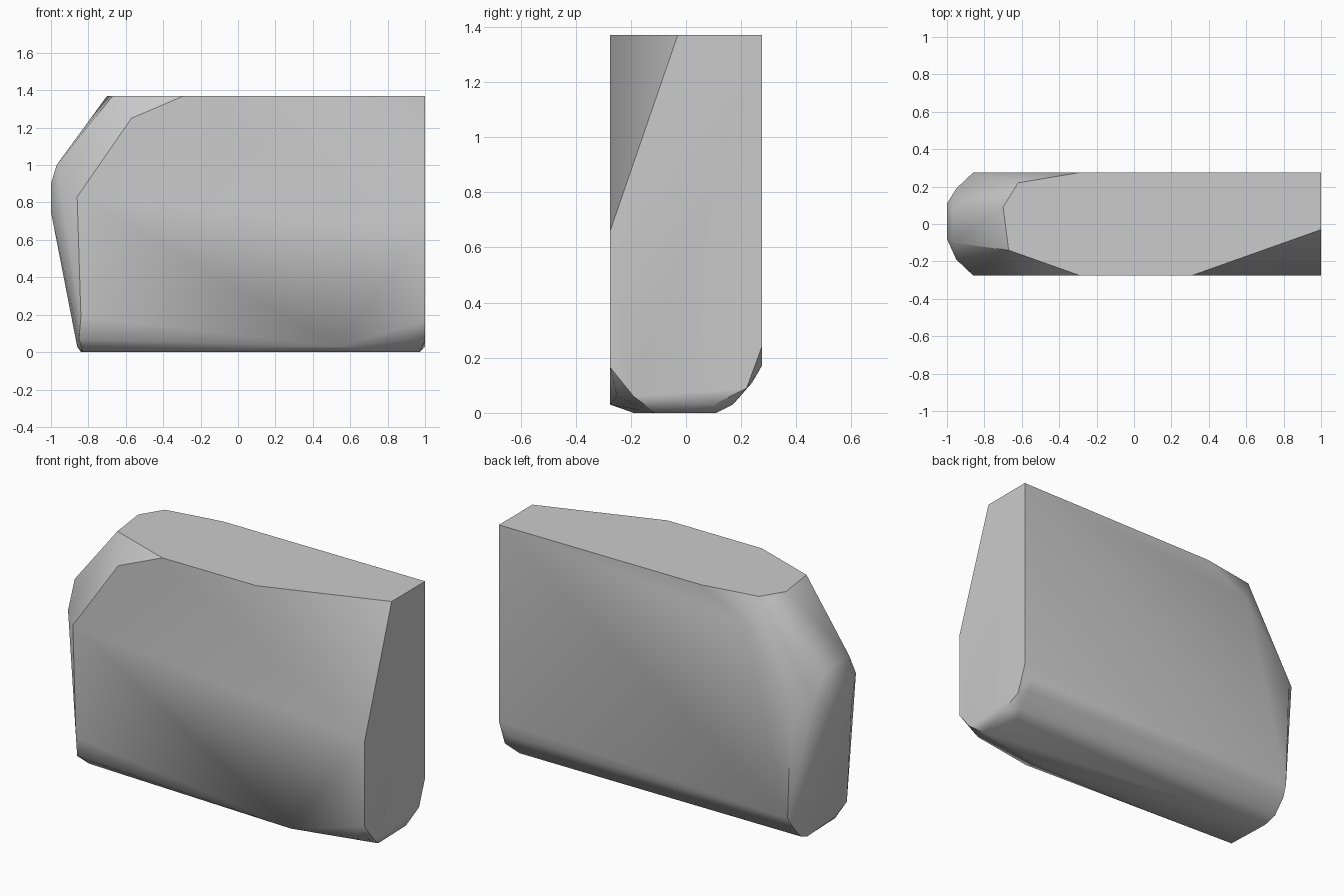
import bpy
import bmesh
import math

# Remove the default object
default = bpy.data.objects.get("Cube")
if default:
    bpy.data.objects.remove(default, do_unlink=True)


def flat_material(name, colour):
    """Make a plain material with a single colour."""
    mat = bpy.data.materials.new(name)
    mat.use_nodes = True
    mat.diffuse_color = colour
    mat.node_tree.nodes["Principled BSDF"].inputs["Base Color"].default_value = colour
    return mat


def convex_solid(name, points, material):
    """Wrap a set of outline points in one convex solid."""
    bm = bmesh.new()
    verts = [bm.verts.new(p) for p in points]
    hull = bmesh.ops.convex_hull(bm, input=verts)
    spare = {g for g in hull["geom_interior"] + hull["geom_unused"]
             if isinstance(g, bmesh.types.BMVert)}
    bmesh.ops.delete(bm, geom=list(spare), context="VERTS")
    # Merge the triangles of each flat side
    bmesh.ops.dissolve_limit(bm, angle_limit=math.radians(1),
                             verts=bm.verts[:], edges=bm.edges[:])
    bmesh.ops.recalc_face_normals(bm, faces=bm.faces[:])
    mesh = bpy.data.meshes.new(name)
    bm.to_mesh(mesh)
    bm.free()
    obj = bpy.data.objects.new(name, mesh)
    bpy.context.collection.objects.link(obj)
    mesh.materials.append(material)
    return obj


HALF = 0.275      # half the thickness
TOP = 1.37        # height of the flat top
END = 1.0         # position of the flat end

# Flat end outline (y, z), with its cut upper front corner
end_outline = [(-0.03, TOP), (HALF, TOP), (HALF, 0.24), (0.22, 0.09),
               (0.10, 0.03), (-0.19, 0.06), (-HALF, 0.165), (-HALF, 0.66)]

# Flat top outline (x, y)
top_outline = [(-0.29, HALF), (-0.62, 0.22), (-0.70, 0.09), (-0.67, -0.14),
               (-0.29, -HALF), (0.31, -HALF)]

# Flat underside outline (x, y)
base_outline = [(0.97, -0.11), (0.50, -0.19), (-0.83, -0.17),
                (-0.84, 0.10), (0.92, 0.11)]

# Broad front side (x, z)
front_outline = [(-0.57, 1.25), (-0.86, 0.83), (-0.84, 0.19), (0.53, 0.03)]

# Broad back side (x, z)
back_outline = [(-0.57, 1.22), (-0.86, 0.83), (-0.84, 0.17), (0.95, 0.17)]

# Rounded nose at the other end
nose = [(-END, y, z) for y in (-0.08, 0.11) for z in (0.75, 0.90)]
nose += [(-0.97, y, 1.0) for y in (-0.10, 0.10)]
nose += [(-0.95, y, 0.86) for y in (-0.19, 0.19)]
nose += [(-0.86, y, 0.03) for y in (-0.13, 0.10)]

# Rolled lower edges
rolled_edges = [(0.89, -0.25, 0.06), (-0.85, -0.25, 0.07)]
for x in (0.94, -0.85):
    rolled_edges += [(x, 0.17, 0.03), (x, 0.24, 0.11)]

points = [(END, y, z) for y, z in end_outline]
points += [(x, y, TOP) for x, y in top_outline]
points += [(x, y, 0) for x, y in base_outline]
points += [(x, -HALF, z) for x, z in front_outline]
points += [(x, HALF, z) for x, z in back_outline]
points += nose + rolled_edges

grey = flat_material("plain grey", (0.6, 0.6, 0.6, 1))
body = convex_solid("rounded_slab", points, grey)

# Smooth the soft bevels, keep the hard edges
bpy.ops.object.select_all(action="DESELECT")
body.select_set(True)
bpy.context.view_layer.objects.active = body
bpy.ops.object.shade_smooth_by_angle(angle=math.radians(40))
